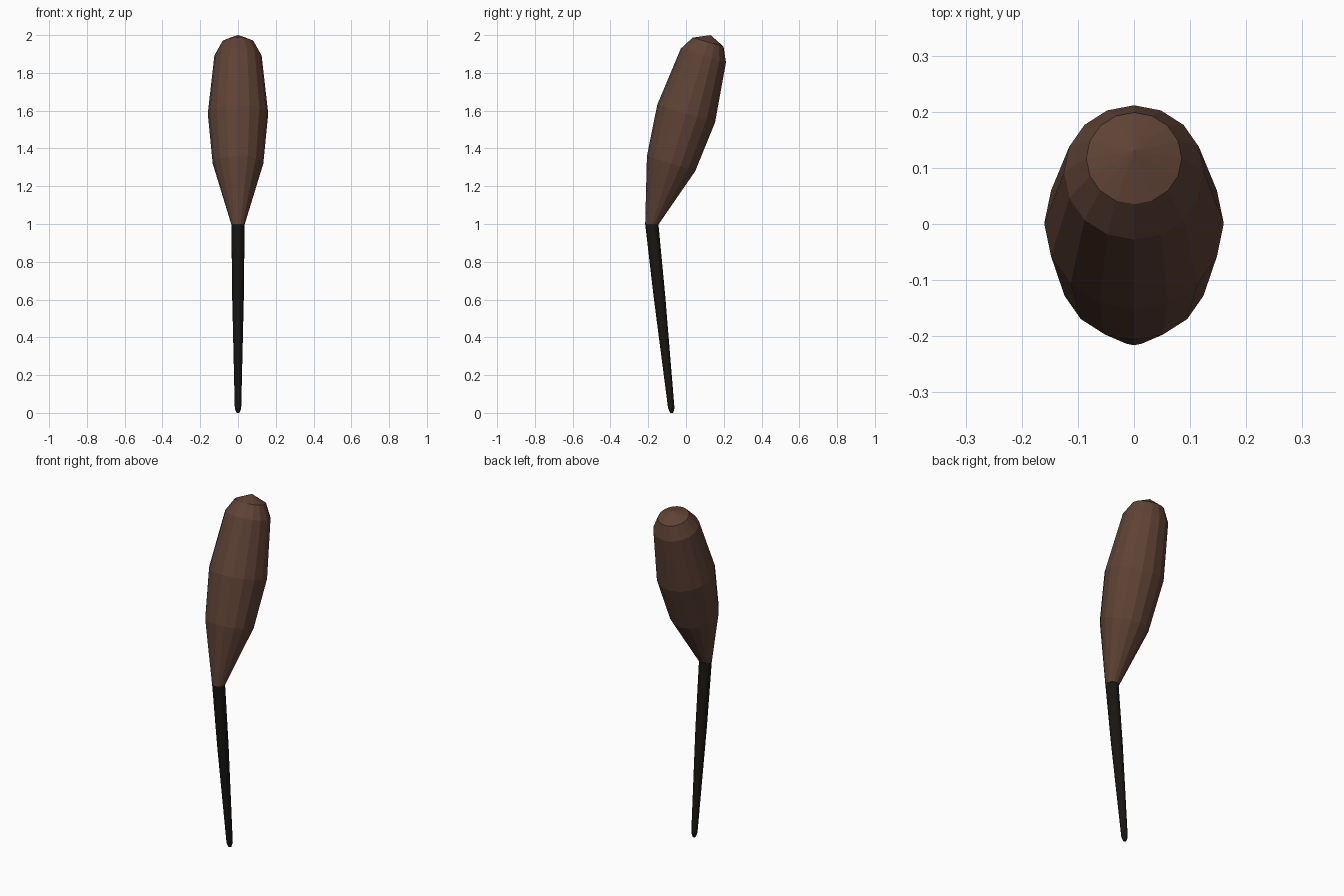
import bpy, bmesh
from math import sin, cos, pi, radians

if "Cube" in bpy.data.objects:
    bpy.data.objects.remove(bpy.data.objects["Cube"])

SIDES = 16

def loft(name, rings, color, tip=None):
    """Skin 16-sided rings (y, z, radius, tilt in degrees); tip closes the end as a fan."""
    bm = bmesh.new()
    loops = []
    for y, z, r, tilt in rings:
        t = radians(tilt)
        loops.append([bm.verts.new((r * cos(a), y + r * sin(a) * cos(t), z - r * sin(a) * sin(t)))
                      for a in (2 * pi * i / SIDES for i in range(SIDES))])
    for lo, hi in zip(loops, loops[1:]):
        for i in range(SIDES):
            j = (i + 1) % SIDES
            bm.faces.new((lo[i], lo[j], hi[j], hi[i]))
    bm.faces.new(loops[0][::-1])
    if tip:
        apex = bm.verts.new((0, *tip))
        for i in range(SIDES):
            bm.faces.new((loops[-1][i], loops[-1][(i + 1) % SIDES], apex))
    else:
        bm.faces.new(loops[-1])
    bmesh.ops.recalc_face_normals(bm, faces=bm.faces)
    mesh = bpy.data.meshes.new(name)
    bm.to_mesh(mesh)
    bm.free()
    mat = bpy.data.materials.new(name + "_material")
    mat.diffuse_color = color
    mat.use_nodes = True
    mat.node_tree.nodes["Principled BSDF"].inputs["Base Color"].default_value = mat.diffuse_color
    mesh.materials.append(mat)
    obj = bpy.data.objects.new(name, mesh)
    bpy.context.collection.objects.link(obj)
    return obj

# Seed head: leaning, rounded club shape
loft("seed_head", [
    (-0.180, 1.000, 0.036, 0),
    (-0.079, 1.320, 0.134, 17.3),
    (0.001, 1.585, 0.160, 17.0),
    (0.092, 1.892, 0.125, 17.0),
    (0.117, 1.963, 0.085, 16.0),
], (0.115, 0.055, 0.036, 1), tip=(0.130, 2.0))

# Stem: thin dark taper with a blunt end
loft("stem", [
    (-0.076, 0.000, 0.008, 0),
    (-0.078, 0.025, 0.017, 0),
    (-0.141, 0.620, 0.031, 0),
    (-0.181, 1.000, 0.035, 0),
], (0.010, 0.008, 0.006, 1))
